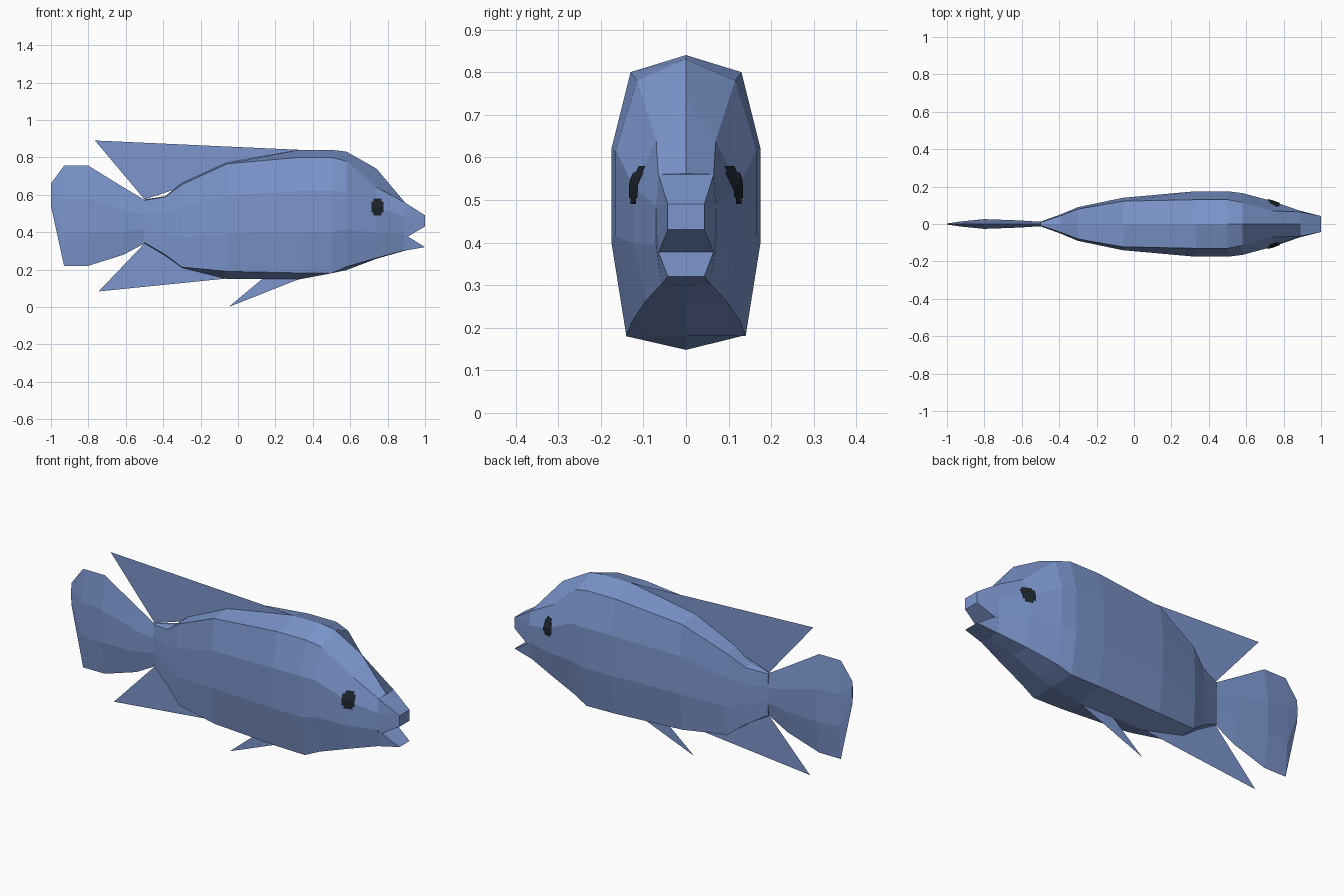
import bpy, bmesh
from mathutils import Vector
from mathutils.bvhtree import BVHTree

if "Cube" in bpy.data.objects:
    bpy.data.objects.remove(bpy.data.objects["Cube"])


def material(name, rgb):
    m = bpy.data.materials.new(name)
    m.diffuse_color = (*rgb, 1)
    m.use_nodes = True
    m.node_tree.nodes["Principled BSDF"].inputs["Base Color"].default_value = m.diffuse_color
    return m


BLUE = material("scale blue", (0.2, 0.305, 0.61))
DARK = material("eye black", (0.012, 0.018, 0.025))


def finish(name, bm, mat, recalc=True):
    if recalc:
        bmesh.ops.recalc_face_normals(bm, faces=bm.faces)
    me = bpy.data.meshes.new(name)
    bm.to_mesh(me)
    bm.free()
    me.materials.append(mat)
    ob = bpy.data.objects.new(name, me)
    bpy.context.collection.objects.link(ob)
    return ob


def loft(name, sections):
    """sections: list of (x, half profile [(y, z)...] from top to bottom centre)."""
    bm = bmesh.new()
    rings = []
    for x, half in sections:
        pts = half + [(-y, z) for y, z in half[-2:0:-1]]
        rings.append([bm.verts.new((x, y, z)) for y, z in pts])
    n = len(rings[0])
    for a, b in zip(rings, rings[1:]):
        for i in range(n):
            j = (i + 1) % n
            bm.faces.new((a[i], a[j], b[j], b[i]))
    bm.faces.new(rings[0])
    bm.faces.new(rings[-1])
    return finish(name, bm, BLUE)


def hull(name, half):
    """Convex solid mirrored over y from one side's points."""
    bm = bmesh.new()
    for x, y, z in half:
        for s in (1, -1):
            bm.verts.new((x, s * y, z))
    bmesh.ops.convex_hull(bm, input=bm.verts)
    return finish(name, bm, BLUE)


# Body: x, ridge z, shoulder z, shoulder y, max half width, belly y, belly z, keel z
stations = [
    (-0.50, 0.575, 0.570, 0.008, 0.012, 0.008, 0.345, 0.340),
    (-0.39, 0.592, 0.588, 0.045, 0.052, 0.045, 0.280, 0.275),
    (-0.30, 0.662, 0.655, 0.080, 0.090, 0.078, 0.213, 0.210),
    (-0.06, 0.772, 0.765, 0.122, 0.140, 0.115, 0.190, 0.150),
    (0.33, 0.840, 0.800, 0.130, 0.175, 0.138, 0.182, 0.148),
    (0.50, 0.840, 0.800, 0.130, 0.175, 0.140, 0.180, 0.180),
    (0.58, 0.830, 0.780, 0.115, 0.165, 0.127, 0.215, 0.197),
    (0.74, 0.740, 0.640, 0.070, 0.122, 0.095, 0.262, 0.258),
    (0.89, 0.562, 0.560, 0.065, 0.070, 0.058, 0.302, 0.300),
]
sections = []
for x, zt, zs, ys, w, yb, zb, zk in stations:
    zu = zs + (zb - zs) * 0.29
    zl = zs + (zb - zs) * 0.645
    sections.append((x, [(0, zt), (ys, zs), (w, zu), (w, zl), (yb, zb), (0, zk)]))
body = loft("body", sections)

# Open mouth: two wedge jaws
hull("upper_jaw", [(0.89, 0.065, 0.56), (0.89, 0.07, 0.485), (0.89, 0.068, 0.38),
                   (0.91, 0.064, 0.378), (1.0, 0.043, 0.49), (1.0, 0.043, 0.43)])
hull("lower_jaw", [(0.89, 0.068, 0.385), (0.91, 0.064, 0.376), (0.89, 0.058, 0.301),
                   (1.0, 0.043, 0.32)])

# Tail fin: thin lens section
tail = [(-1.0, 0.66, 0.54, 0.003), (-0.93, 0.755, 0.22, 0.013),
        (-0.80, 0.755, 0.22, 0.026), (-0.61, 0.638, 0.28, 0.019),
        (-0.50, 0.572, 0.34, 0.012)]
loft("tail_fin", [(x, [(0, t), (w, t + (b - t) / 3), (w, t + (b - t) * 2 / 3), (0, b)])
                  for x, t, b, w in tail])

# Flat fins on the centre line
fins = {
    "dorsal_fin": [(0.33, 0.84), (-0.765, 0.89), (-0.50, 0.575), (-0.30, 0.64), (-0.06, 0.75)],
    "anal_fin": [(-0.06, 0.152), (-0.745, 0.083), (-0.50, 0.34), (-0.30, 0.23)],
    "pelvic_fin": [(0.33, 0.15), (-0.05, 0.0), (0.13, 0.15)],
}
for name, outline in fins.items():
    bm = bmesh.new()
    bm.faces.new([bm.verts.new((x, 0, z)) for x, z in outline])
    bmesh.ops.triangulate(bm, faces=bm.faces)
    finish(name, bm, BLUE, recalc=False)

# Eyes: small patches draped on the head
bm = bmesh.new()
bm.from_mesh(body.data)
tree = BVHTree.FromBMesh(bm)
bm.free()
N = 6
for side, s in (("left", 1), ("right", -1)):
    bm = bmesh.new()
    grid = []
    for i in range(N + 1):
        row = []
        for k in range(N + 1):
            x, z = 0.715 + 0.064 * i / N, 0.49 + 0.09 * k / N
            hit = tree.ray_cast(Vector((x, s, z)), Vector((0, -s, 0)))[0]
            row.append(bm.verts.new((x, hit.y + s * 0.005, z)))
        grid.append(row)
    for i in range(N):
        for k in range(N):
            if i in (0, N - 1) and k in (0, N - 1):
                continue  # clipped corners
            q = [grid[i][k], grid[i + 1][k], grid[i + 1][k + 1], grid[i][k + 1]]
            bm.faces.new(q if s < 0 else q[::-1])
    bmesh.ops.delete(bm, geom=[v for v in bm.verts if not v.link_faces], context='VERTS')
    finish(side + "_eye", bm, DARK, recalc=False)
